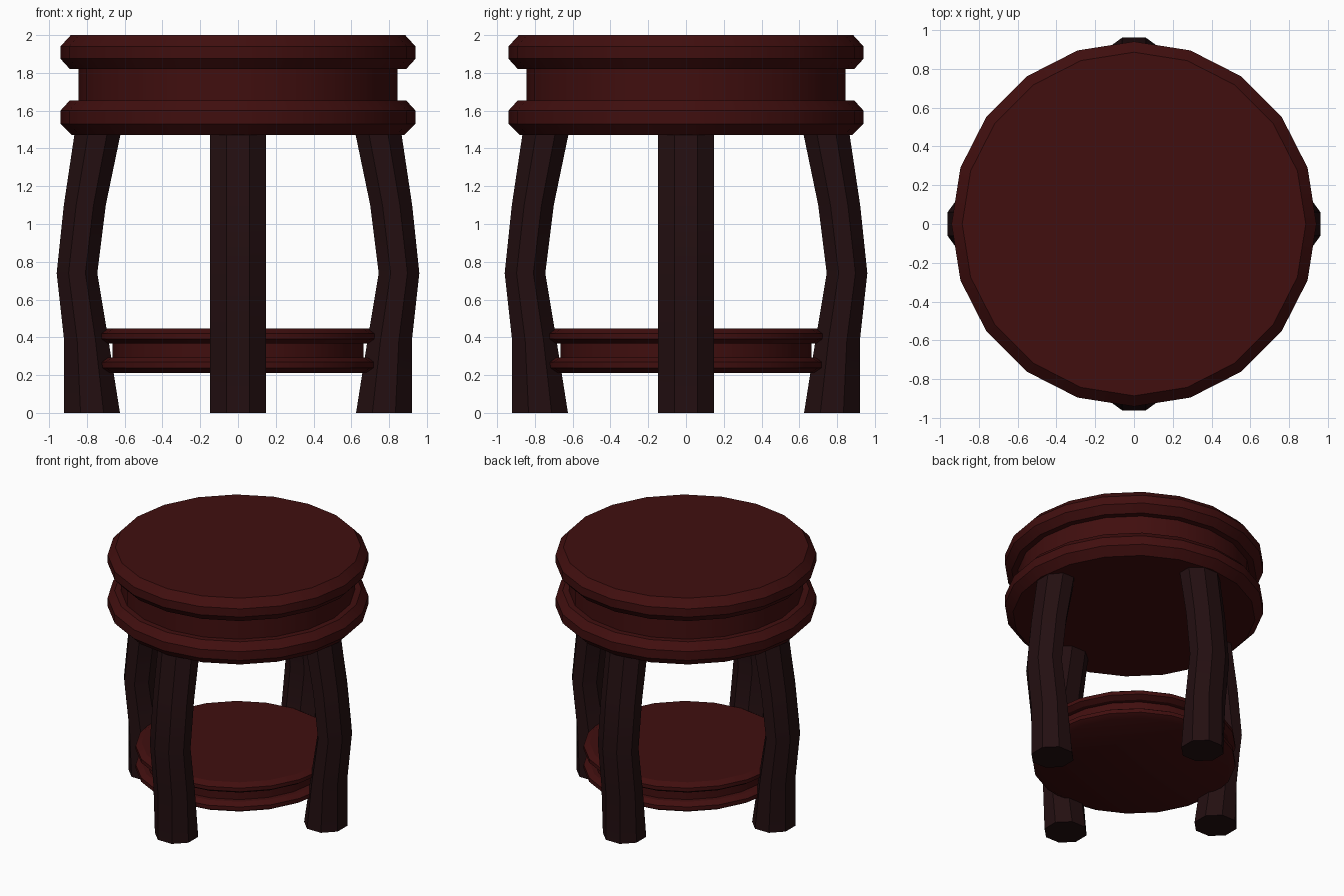
import bpy, bmesh, math
from mathutils import Matrix

cube = bpy.data.objects.get("Cube")
if cube:
    bpy.data.objects.remove(cube, do_unlink=True)


def make_material(name, color):
    mat = bpy.data.materials.new(name)
    mat.use_nodes = True
    mat.diffuse_color = color
    bsdf = mat.node_tree.nodes["Principled BSDF"]
    bsdf.inputs["Base Color"].default_value = color
    bsdf.inputs["Roughness"].default_value = 0.8
    return mat


red_wood = make_material("dark red wood", (0.052, 0.0045, 0.0045, 1))
dark_wood = make_material("dark brown wood", (0.017, 0.0047, 0.0055, 1))


def loft(name, rings, mat):
    """Join rings of points with quads and cap both ends."""
    bm = bmesh.new()
    loops = [[bm.verts.new(p) for p in ring] for ring in rings]
    n = len(loops[0])
    for low, high in zip(loops, loops[1:]):
        for i in range(n):
            j = (i + 1) % n
            bm.faces.new((low[i], low[j], high[j], high[i]))
    bm.faces.new(loops[0][::-1])
    bm.faces.new(loops[-1])
    bmesh.ops.recalc_face_normals(bm, faces=bm.faces)
    mesh = bpy.data.meshes.new(name)
    bm.to_mesh(mesh)
    bm.free()
    mesh.materials.append(mat)
    obj = bpy.data.objects.new(name, mesh)
    bpy.context.collection.objects.link(obj)
    return obj


def circle(radius, z, sides=20):
    steps = [math.tau * i / sides for i in range(sides)]
    return [(radius * math.cos(a), radius * math.sin(a), z) for a in steps]


# Spool profile: (radius, height above the underside), two bevelled discs and a neck
spool = [(0.88, 0), (0.94, 0.06), (0.94, 0.13), (0.89, 0.185), (0.845, 0.185),
         (0.845, 0.35), (0.89, 0.35), (0.94, 0.405), (0.94, 0.47), (0.885, 0.53)]


def make_spool(name, base, width, height):
    return loft(name, [circle(r * width, base + h * height) for r, h in spool], red_wood)


parts = [make_spool("seat", 1.47, 1, 1),
         make_spool("lower_shelf", 0.212, 0.785, 0.442)]

# Bowed octagonal leg: (height, inner x, outer x)
bow = [(0, 0.625, 0.92), (0.38, 0.685, 0.92), (0.74, 0.745, 0.96),
       (1.1, 0.70, 0.922), (1.5, 0.617, 0.862)]
half_width = 0.148


def octagon(z, inner, outer):
    mid, half = (inner + outer) / 2, (outer - inner) / 2
    scale = 1 / math.cos(math.pi / 8)
    return [(mid + half * scale * x, half_width * scale * y, z)
            for x, y in ((math.cos(a), math.sin(a))
                         for a in (math.tau * (i + 0.5) / 8 for i in range(8)))]


for i, side in enumerate(("left", "back", "right", "front")):
    leg = loft(side + "_leg", [octagon(*ring) for ring in bow], dark_wood)
    leg.data.transform(Matrix.Rotation(i * math.pi / 2, 4, "Z"))
    parts.append(leg)

# Smooth round the discs, crisp at the bevels and leg corners
bpy.ops.object.select_all(action="DESELECT")
for obj in parts:
    obj.select_set(True)
bpy.context.view_layer.objects.active = parts[0]
bpy.ops.object.shade_smooth_by_angle(angle=math.radians(30))
